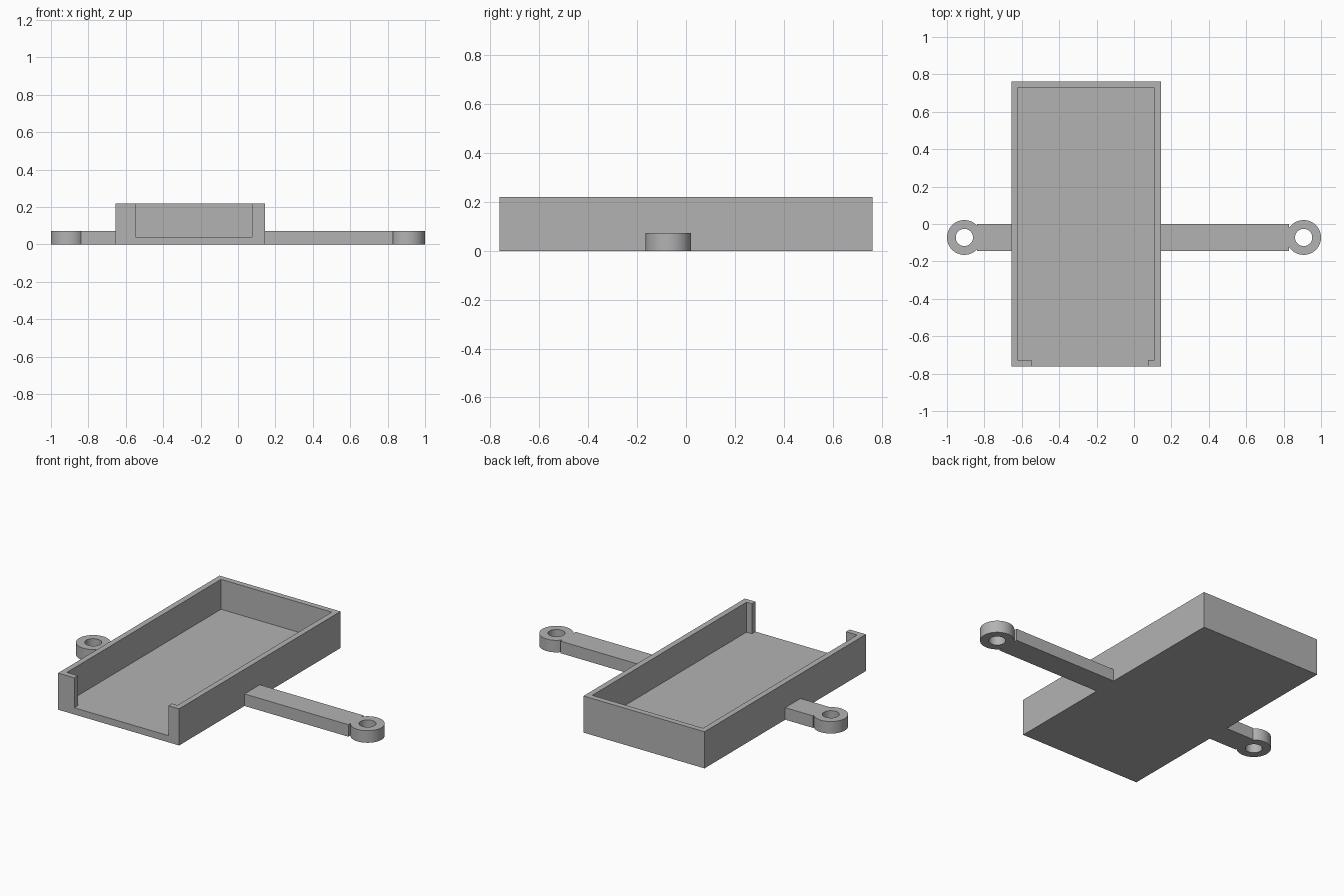
import bpy, bmesh

cube = bpy.data.objects.get("Cube")
if cube:
    bpy.data.objects.remove(cube, do_unlink=True)

grey = bpy.data.materials.new("plain_grey")
grey.use_nodes = True
COLOUR = (0.45, 0.45, 0.45, 1)
grey.diffuse_color = COLOUR
grey.node_tree.nodes["Principled BSDF"].inputs["Base Color"].default_value = COLOUR


def finish(name, bm):
    bmesh.ops.recalc_face_normals(bm, faces=bm.faces)
    mesh = bpy.data.meshes.new(name)
    bm.to_mesh(mesh)
    bm.free()
    mesh.materials.append(grey)
    obj = bpy.data.objects.new(name, mesh)
    bpy.context.collection.objects.link(obj)
    return obj


def prism(name, outline, z0, z1):
    bm = bmesh.new()
    face = bm.faces.new([bm.verts.new((x, y, z0)) for x, y in outline])
    top = bmesh.ops.extrude_face_region(bm, geom=[face])["geom"]
    verts = [v for v in top if isinstance(v, bmesh.types.BMVert)]
    bmesh.ops.translate(bm, verts=verts, vec=(0, 0, z1 - z0))
    return finish(name, bm)


def box(name, x0, x1, y0, y1, z0, z1):
    return prism(name, [(x0, y0), (x1, y0), (x1, y1), (x0, y1)], z0, z1)


def cylinder(name, x, y, radius, z0, z1):
    bm = bmesh.new()
    bmesh.ops.create_cone(bm, cap_ends=True, segments=64, radius1=radius,
                          radius2=radius, depth=z1 - z0)
    bmesh.ops.translate(bm, verts=bm.verts, vec=(x, y, (z0 + z1) / 2))
    return finish(name, bm)


def activate(obj):
    bpy.ops.object.select_all(action='DESELECT')
    obj.select_set(True)
    bpy.context.view_layer.objects.active = obj


def combine(target, tool, operation):
    tool.hide_render = True
    mod = target.modifiers.new("combine", 'BOOLEAN')
    mod.operation, mod.solver, mod.object = operation, 'EXACT', tool
    activate(target)
    bpy.ops.object.modifier_apply(modifier=mod.name)
    bpy.data.objects.remove(tool, do_unlink=True)


# Open tray: one cavity with a narrower opening through the front wall
LEFT, RIGHT, HALF_Y, HEIGHT = -0.656, 0.144, 0.762, 0.219
WALL, LIP, FLOOR = 0.034, 0.107, 0.04
tray = box("tray", LEFT, RIGHT, -HALF_Y, HALF_Y, 0, HEIGHT)
ix0, ix1 = LEFT + WALL, RIGHT - WALL
ox0, ox1 = LEFT + LIP, RIGHT - 0.07
iy0, iy1 = -HALF_Y + WALL, HALF_Y - WALL
cavity = prism("cavity", [(ox0, -1), (ox1, -1), (ox1, iy0), (ix1, iy0),
                          (ix1, iy1), (ix0, iy1), (ix0, iy0), (ox0, iy0)],
               FLOOR, HEIGHT + 0.1)
combine(tray, cavity, 'DIFFERENCE')

# Side arms, each ending in a round mounting eyelet
ARM_Y, ARM_HALF, ARM_TOP = -0.072, 0.072, 0.072
EYE_X, EYE_R, HOLE_R = 0.907, 0.093, 0.046
for name, root, end, eye in (("left_arm", RIGHT, 0.83, EYE_X),
                             ("right_arm", LEFT, -0.84, -EYE_X)):
    arm = box(name, min(root, end), max(root, end),
              ARM_Y - ARM_HALF, ARM_Y + ARM_HALF, 0, ARM_TOP)
    combine(arm, cylinder("eyelet", eye, ARM_Y, EYE_R, 0, ARM_TOP), 'UNION')
    combine(arm, cylinder("hole", eye, ARM_Y, HOLE_R, -0.1, 0.2), 'DIFFERENCE')
    activate(arm)
    bpy.ops.object.shade_smooth_by_angle()
